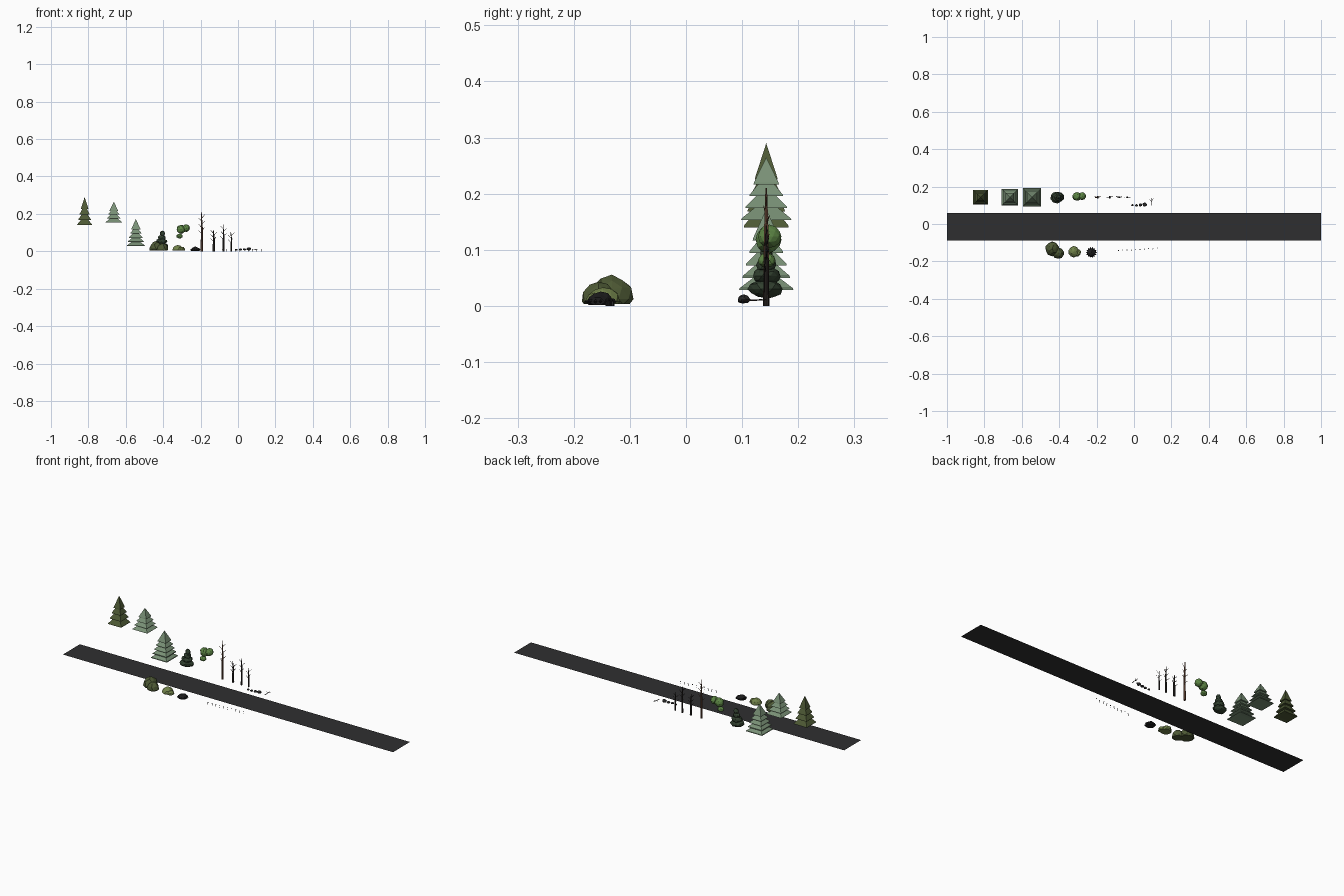
import bpy, bmesh, math, random
from mathutils import Vector, Matrix

if "Cube" in bpy.data.objects:
    bpy.data.objects.remove(bpy.data.objects["Cube"])

random.seed(4)
mats = {}
COLORS = {
    "asphalt": (0.028, 0.028, 0.03, 1), "olive": (0.075, 0.10, 0.035, 1),
    "sage": (0.19, 0.28, 0.18, 1), "dark_green": (0.03, 0.05, 0.028, 1),
    "leaf": (0.11, 0.24, 0.06, 1), "moss": (0.17, 0.23, 0.07, 1),
    "bark": (0.13, 0.06, 0.035, 1), "charred": (0.025, 0.02, 0.018, 1),
    "stone": (0.03, 0.03, 0.03, 1), "black": (0.012, 0.012, 0.012, 1),
}


def finish(name, bm, color):
    bmesh.ops.recalc_face_normals(bm, faces=bm.faces)
    me = bpy.data.meshes.new(name)
    bm.to_mesh(me)
    bm.free()
    if color not in mats:
        mats[color] = bpy.data.materials.new(color)
        mats[color].diffuse_color = COLORS[color]
    me.materials.append(mats[color])
    ob = bpy.data.objects.new(name, me)
    bpy.context.collection.objects.link(ob)
    return ob


def pine(name, x, y, z0, height, half, tiers, color):
    """Square tiers with a short vertical rim, tapering to a point."""
    profile = []
    for i in range(tiers):
        step = height * 0.76 / tiers
        z = z0 + i * step
        r = half * (1 - 0.5 * i / (tiers - 1))
        rim = height * 0.025
        profile += [(r * 0.55, z + rim * 0.4), (r, z), (r * 0.98, z + rim)]
        if i < tiers - 1:
            profile.append((r * 0.48, z + step))
    bm = bmesh.new()
    rings = []
    for r, z in profile:
        rings.append([bm.verts.new((x + r * sx, y + r * sy, z))
                      for sx, sy in ((1, 1), (-1, 1), (-1, -1), (1, -1))])
    bm.faces.new(rings[0])
    for a, b in zip(rings, rings[1:]):
        for k in range(4):
            bm.faces.new((a[k], a[(k + 1) % 4], b[(k + 1) % 4], b[k]))
    tip = bm.verts.new((x, y, z0 + height))
    for k in range(4):
        bm.faces.new((rings[-1][k], rings[-1][(k + 1) % 4], tip))
    finish(name, bm, color)


def blob(bm, c, r, jitter=0.1, floor=None, sub=2):
    """Faceted lump with radii r, optionally flattened on a floor."""
    new = bmesh.ops.create_icosphere(bm, subdivisions=sub, radius=1)["verts"]
    for v in new:
        k = 1 + random.uniform(-jitter, jitter)
        v.co = Vector([c[i] + v.co[i] * r[i] * k for i in range(3)])
        if floor is not None:
            v.co.z = max(v.co.z, floor)


def limb(bm, a, b, r1, r2, sides=6):
    a, b = Vector(a), Vector(b)
    d = b - a
    m = (Matrix.Translation((a + b) / 2)
         @ d.to_track_quat('Z', 'Y').to_matrix().to_4x4())
    bmesh.ops.create_cone(bm, cap_ends=True, segments=sides, radius1=r1,
                          radius2=r2, depth=d.length, matrix=m)


# Road strip
bm = bmesh.new()
bm.faces.new([bm.verts.new(p) for p in ((-1, -.087, .0075), (1, -.087, .0075),
                                       (1, .06, .0075), (-1, .06, .0075))])
finish("road", bm, "asphalt")

# Pines
Y = 0.143
pine("tall_pine", -0.82, Y, 0.14, 0.15, 0.040, 4, "olive")
pine("middle_pine", -0.664, Y, 0.153, 0.112, 0.045, 4, "sage")
pine("low_pine", -0.546, Y, 0.028, 0.145, 0.0485, 5, "sage")

# Dark layered conifer
bm = bmesh.new()
for dx, z, r, h in ((0, .030, .037, .017), (.003, .053, .030, .016),
                    (.005, .073, .021, .015), (.007, .093, .013, .017)):
    blob(bm, (-0.411 + dx, Y, z), (r, r * .85, h), 0.09)
finish("layered_conifer", bm, "dark_green")

# Round leafy crown with a small side lump
bm = bmesh.new()
blob(bm, (-.305, .147, .118), (.024, .023, .024), 0.06)
blob(bm, (-.276, .149, .124), (.020, .021, .020), 0.06)
blob(bm, (-.312, .144, .081), (.017, .016, .013), 0.06)
finish("round_tree", bm, "leaf")

# Bare trunks with a few angled branches
for name, x, h, r, n, color in (("brown_bare_tree", -.194, .21, .0065, 6, "bark"),
                                ("bare_tree_a", -.13, .115, .0065, 5, "charred"),
                                ("bare_tree_b", -.078, .143, .0055, 5, "charred"),
                                ("bare_tree_c", -.036, .102, .0045, 4, "charred")):
    bm = bmesh.new()
    mid = (x + .001, Y, h * .6)
    limb(bm, (x, Y, 0), mid, r, r * .75)
    limb(bm, mid, (x - .002, Y, h), r * .75, r * .25)
    for i in range(n):
        z = h * (.45 + .48 * i / n)
        s = 1 if i % 2 else -1
        limb(bm, (x, Y, z), (x + s * .017, Y + random.uniform(-.006, .006), z + .017),
             r * .3, r * .1, 4)
    finish(name, bm, color)

# Stones behind the road, with a fallen twig
bm = bmesh.new()
for x, y, r in ((-.008, .101, .007), (.013, .099, .008), (.035, .102, .009),
                (.058, .104, .012)):
    blob(bm, (x, y, .005 + r * .6), (r, r * .85, r * .65), 0.15)
finish("stones", bm, "stone")
bm = bmesh.new()
limb(bm, (.094, .098, .009), (.096, .142, .011), .002, .001, 5)
limb(bm, (.095, .118, .010), (.083, .130, .011), .0012, .0006, 4)
limb(bm, (.095, .125, .010), (.104, .136, .012), .0012, .0006, 4)
finish("fallen_twig", bm, "charred")

# Bushes in front of the road
bm = bmesh.new()
blob(bm, (-.437, -.132, .012), (.037, .038, .042), 0.08, 0.003)
blob(bm, (-.405, -.156, .008), (.031, .030, .034), 0.08, 0.003)
finish("olive_bush", bm, "olive")
bm = bmesh.new()
blob(bm, (-.322, -.148, .008), (.028, .030, .027), 0.09, 0.003)
blob(bm, (-.300, -.153, .006), (.017, .020, .018), 0.09, 0.003)
finish("moss_bush", bm, "moss")

# Jagged black shrub
bm = bmesh.new()
blob(bm, (-.228, -.152, .006), (.025, .024, .018), 0.1, 0.002)
for i in range(14):
    a = i * math.tau / 14
    d = Vector((math.cos(a), math.sin(a), 0))
    c = Vector((-.228, -.152, .008))
    limb(bm, c + d * .016, c + d * .029, .006, .001, 4)
finish("jagged_shrub", bm, "black")

# Row of tiny sprouts
bm = bmesh.new()
for i in range(10):
    x = -.083 + i * .023
    y = -.140 + .009 * i / 9 + random.uniform(-.003, .003)
    limb(bm, (x, y, 0), (x, y, .009), .0012, .0009, 4)
    blob(bm, (x, y, .011), (.0028, .0028, .0022), 0.1, None, 1)
finish("sprouts", bm, "stone")

for m in bpy.data.materials:
    if m.users and not m.is_grease_pencil:
        m.use_nodes = True
        m.node_tree.nodes["Principled BSDF"].inputs["Base Color"].default_value = m.diffuse_color
